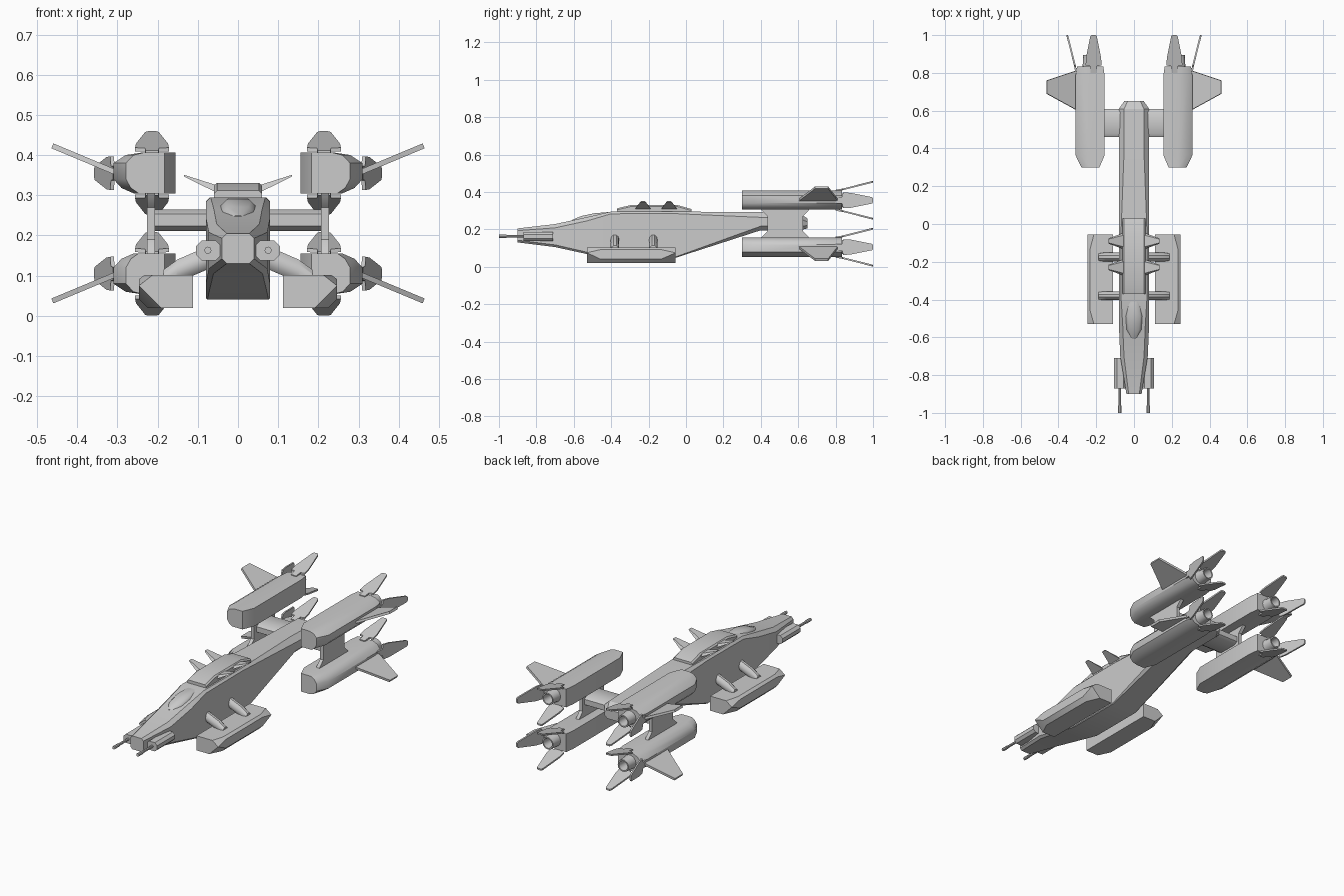
import bpy, bmesh, math
from mathutils import Vector

MID = 0.23  # height of the plane that mirrors upper engines to lower ones


def loft(name, rings, mx=False, mz=False, angle=35):
    """Skin a list of rings, cap both ends, optionally mirror in x and about z=MID."""
    bm = bmesh.new()
    for sx in ((1, -1) if mx else (1,)):
        for sz in ((1, -1) if mz else (1,)):
            vr = [[bm.verts.new((sx * p[0], p[1], MID + sz * (p[2] - MID))) for p in r]
                  for r in rings]
            n = len(vr[0])
            for a, b in zip(vr, vr[1:]):
                for i in range(n):
                    j = (i + 1) % n
                    bm.faces.new((a[i], a[j], b[j], b[i]))
            bm.faces.new(vr[0])
            bm.faces.new(vr[-1])
    bmesh.ops.recalc_face_normals(bm, faces=bm.faces)
    me = bpy.data.meshes.new(name)
    bm.to_mesh(me)
    bm.free()
    ob = bpy.data.objects.new(name, me)
    bpy.context.collection.objects.link(ob)
    bpy.context.view_layer.objects.active = ob
    ob.select_set(True)
    bpy.ops.object.shade_smooth_by_angle(angle=math.radians(angle))
    ob.select_set(False)
    return ob


def slab(name, pts, offset, **kw):
    """Flat plate: polygon thickened evenly by an offset vector."""
    o = Vector(offset) / 2
    return loft(name, [[Vector(p) - o for p in pts], [Vector(p) + o for p in pts]], **kw)


def oct_ring(y, x, w, zb, zt, ct, cb):
    """Chamfered box section at station y; ct, cb are top and bottom chamfers."""
    half = [(w - cb, zb), (w, zb + cb), (w, zt - ct), (w - ct, zt)]
    pts = half + [(-a, b) for a, b in reversed(half)]
    return [(x + a, y, b) for a, b in pts]


def circle(x, y, z, r, n=12):
    return [(x + r * math.cos(2 * math.pi * i / n), y, z + r * math.sin(2 * math.pi * i / n))
            for i in range(n)]


# Fuselage
loft("fuselage", [oct_ring(y, 0, *s) for y, *s in [
    (-0.90, 0.040, 0.130, 0.205, 0.012, 0.012),
    (-0.70, 0.073, 0.105, 0.228, 0.020, 0.012),
    (-0.53, 0.080, 0.068, 0.265, 0.020, 0.010),
    (-0.40, 0.080, 0.040, 0.295, 0.012, 0.004),
    (-0.08, 0.080, 0.040, 0.295, 0.010, 0.004),
    (0.40, 0.080, 0.195, 0.292, 0.028, 0.022),
    (0.61, 0.080, 0.195, 0.285, 0.028, 0.022),
    (0.65, 0.052, 0.205, 0.257, 0.018, 0.015)]], angle=30)

# Canopy bulge
loft("canopy", [oct_ring(y, 0, w, zt - 0.03, zt, 0.014, 0.002) for y, w, zt in [
    (-0.61, 0.020, 0.250), (-0.56, 0.040, 0.271), (-0.49, 0.046, 0.286),
    (-0.43, 0.040, 0.291), (-0.39, 0.025, 0.294)]], angle=50)

# Dorsal deck and its swept spikes
loft("dorsal_deck", [oct_ring(y, 0, 0.06, 0.28, zt, 0.008, 0.002) for y, zt in [
    (-0.37, 0.312), (-0.29, 0.331), (-0.05, 0.331), (0.03, 0.308)]])
for i, y in enumerate((-0.23, -0.09)):
    loft(f"deck_spike_{i}", [
        [(0.050, y - 0.045, 0.305), (0.050, y + 0.045, 0.305),
         (0.050, y + 0.032, 0.324), (0.050, y - 0.032, 0.324)],
        [(0.135, y - 0.014, 0.347), (0.135, y + 0.014, 0.347),
         (0.135, y + 0.010, 0.351), (0.135, y - 0.010, 0.351)]], mx=True)

# Nose guns
loft("gun_housing", [oct_ring(y, 0.073, 0.032, 0.138, 0.187, 0.014, 0.014)
                     for y in (-0.87, -0.71)], mx=True)
loft("gun_barrel", [circle(0.075, y, 0.163, r, 8) for y, r in [
    (-0.72, 0.007), (-0.96, 0.007), (-0.96, 0.009), (-1.0, 0.009)]], mx=True)


# Belly pods: square inside and top edges, bevelled outer edges
def pod_ring(y, c):
    return [(0.112, y, 0.02), (0.112, y, 0.102), (0.245 - c * 0.6, y, 0.102),
            (0.247, y, 0.102 - c * 0.5), (0.247, y, 0.02 + c), (0.247 - c, y, 0.02)]


loft("belly_pod", [pod_ring(-0.53, 0.055), pod_ring(-0.46, 0.022),
                   pod_ring(-0.13, 0.022), pod_ring(-0.055, 0.055)], mx=True, angle=25)
for i, y in enumerate((-0.38, -0.175)):
    loft(f"pod_strut_{i}", [
        [(x, y + 0.023 * math.cos(t), z + 0.03 * math.sin(t))
         for t in [math.tau * k / 10 for k in range(10)]]
        for x, z in ((0.05, 0.155), (0.15, 0.112), (0.187, 0.085))], mx=True)

# Rear cross bar and engine pylons
loft("cross_bar", [[(x, 0.535 + a, 0.238 + b) for a, b in [
    (-0.075, -0.015), (-0.055, -0.027), (0.055, -0.027), (0.075, -0.015),
    (0.075, 0.015), (0.055, 0.027), (-0.055, 0.027), (-0.075, 0.015)]]
    for x in (-0.21, 0.21)], angle=40)
slab("engine_pylon", [(0.216, y, z) for y, z in [
    (0.40, 0.315), (0.66, 0.315), (0.655, 0.30), (0.625, 0.27), (0.625, 0.19),
    (0.655, 0.16), (0.66, 0.145), (0.40, 0.145), (0.405, 0.16), (0.437, 0.19),
    (0.437, 0.27), (0.405, 0.30)]], (0.02, 0, 0), mx=True)


# Four engines
def engine_ring(y, s):
    pts = [(0.155, 0.305), (0.155, 0.407), (0.235, 0.407), (0.28, 0.400), (0.31, 0.380),
           (0.31, 0.340), (0.29, 0.318), (0.26, 0.305)]
    return [(0.228 + s * (x - 0.228), y, z) for x, z in pts]


loft("engine", [engine_ring(0.30, 0.62), engine_ring(0.365, 1),
                engine_ring(0.78, 1), engine_ring(0.835, 0.9)], mx=True, mz=True, angle=40)
loft("engine_nozzle", [circle(0.235, y, 0.355, r, 14) for y, r in [
    (0.81, 0.042), (0.85, 0.036), (0.895, 0.034), (0.895, 0.027), (0.84, 0.022)]],
    mx=True, mz=True)

# Exhaust petals: distance out, along y, and half width
PETAL = [(0.0, 0.80, 0.016), (0.006, 0.835, 0.018), (0.007, 0.84, 0.042), (0.017, 0.88, 0.040),
         (0.046, 0.995, 0.017), (0.048, 1.0, 0.010)]
OUTLINE = [(d, y, w) for d, y, w in PETAL] + [(d, y, -w) for d, y, w in reversed(PETAL)]
slab("petal_top", [(0.214 + w, y, 0.407 + d) for d, y, w in OUTLINE],
     (0, 0, 0.009), mx=True, mz=True)
slab("petal_bottom", [(0.214 + w, y, 0.304 - d) for d, y, w in OUTLINE],
     (0, 0, 0.009), mx=True, mz=True)
slab("petal_outer", [(0.306 + d, y, 0.355 + w) for d, y, w in OUTLINE],
     (0.009, 0, 0), mx=True, mz=True)

# Engine winglets
slab("winglet", [(0.28, 0.59, 0.347), (0.462, 0.69, 0.423),
                 (0.462, 0.76, 0.423), (0.28, 0.82, 0.347)],
     (-0.005, 0, 0.012), mx=True, mz=True)
